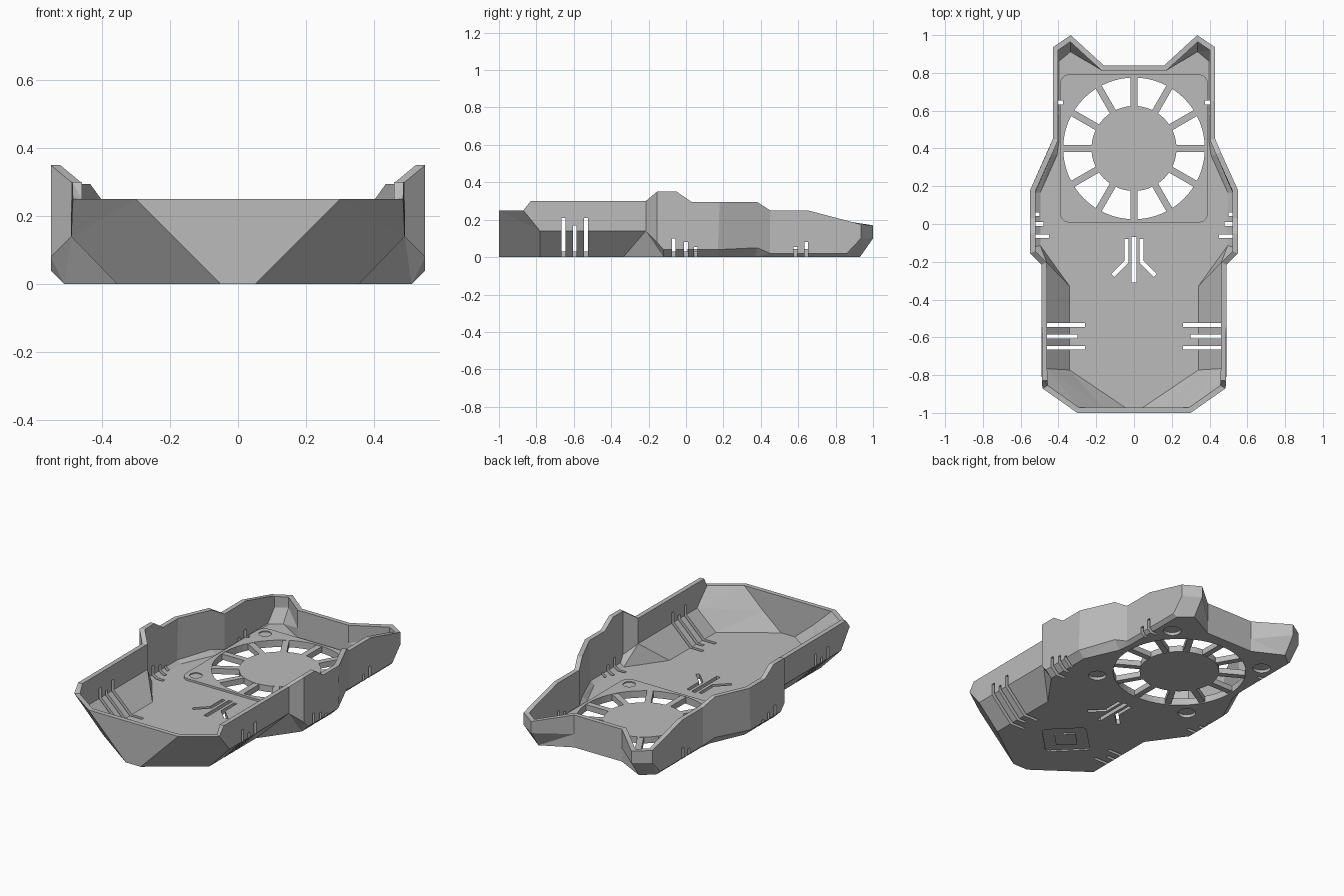
import bpy, bmesh, math
from mathutils import Matrix, Vector

if "Cube" in bpy.data.objects:
    bpy.data.objects.remove(bpy.data.objects["Cube"])

gray = bpy.data.materials.new("plain gray")
gray.use_nodes = True
gray.diffuse_color = (0.5, 0.5, 0.5, 1)
gray.node_tree.nodes["Principled BSDF"].inputs["Base Color"].default_value = (0.5, 0.5, 0.5, 1)

WALL, FLOOR = 0.028, 0.03
FAN = Vector((0, 0.4, 0))


def make(name, bm):
    bmesh.ops.recalc_face_normals(bm, faces=bm.faces)
    me = bpy.data.meshes.new(name)
    bm.to_mesh(me)
    bm.free()
    me.materials.append(gray)
    ob = bpy.data.objects.new(name, me)
    bpy.context.scene.collection.objects.link(ob)
    return ob


def box(bm, x0, x1, y0, y1, z0, z1, angle=0):
    mid = Vector((x0 + x1, y0 + y1, z0 + z1)) / 2
    size = Matrix.Diagonal((x1 - x0, y1 - y0, z1 - z0, 1))
    m = Matrix.Translation(mid) @ Matrix.Rotation(angle, 4, 'Z') @ size
    bmesh.ops.create_cube(bm, size=1, matrix=m)


def disc(bm, x, y, r, z0, z1, sides=64):
    bmesh.ops.create_cone(bm, cap_ends=True, segments=sides, radius1=r, radius2=r, depth=z1 - z0,
                          matrix=Matrix.Translation((x, y, (z0 + z1) / 2)))


def prism(bm, pts, z0, z1):
    low = [bm.verts.new((x, y, z0)) for x, y in pts]
    high = [bm.verts.new((x, y, z1)) for x, y in pts]
    bm.faces.new(low)
    bm.faces.new(high)
    for i in range(len(pts)):
        j = (i + 1) % len(pts)
        bm.faces.new((low[i], low[j], high[j], high[i]))


def rounded(cx, cy, half, r, angle=0):
    pts = []
    for k in range(4):
        for s in range(7):
            a = math.pi / 2 * (k + s / 6)
            q = math.pi / 2 * k + math.pi / 4
            d = (half - r) * math.sqrt(2)
            x, y = d * math.cos(q) + r * math.cos(a), d * math.sin(q) + r * math.sin(a)
            c, n = math.cos(angle), math.sin(angle)
            pts.append((cx + c * x - n * y, cy + n * x + c * y))
    return pts


def cut(ob, cutter):
    mod = ob.modifiers.new("cut", 'BOOLEAN')
    mod.operation, mod.solver, mod.object = 'DIFFERENCE', 'EXACT', cutter
    mod.use_self = True
    dg = bpy.context.evaluated_depsgraph_get()
    me = bpy.data.meshes.new_from_object(ob.evaluated_get(dg))
    ob.modifiers.clear()
    ob.data = me


# Shell outline, one side, front to back: rim, crease and bottom points
side = [
    ((.30, -1, .25), (.175, -1, .125), (.05, -1, 0)),
    ((.485, -.87, .25), (.49, -.78, .14), (.355, -.78, 0)),
    ((.487, -.83, .30), (.49, -.78, .14), (.355, -.78, 0)),
    ((.49, -.215, .30), (.49, -.215, .14), (.355, -.335, 0)),
    ((.55, -.155, .35), (.55, -.155, .08), (.51, -.12, 0)),
    ((.55, -.05, .35), (.55, -.12, .04), (.51, -.11, 0)),
    ((.55, .03, .295), (.55, .03, .04), (.51, .03, 0)),
    ((.55, .18, .295), (.55, .17, .04), (.51, .17, 0)),
    ((.46, .38, .295), (.46, .38, .05), (.42, .37, 0)),
    ((.43, .45, .25), (.43, .45, .02), (.41, .45, 0)),
    ((.43, .65, .25), (.43, .65, .02), (.41, .65, 0)),
    ((.43, .86, .195), (.43, .86, .02), (.41, .86, 0)),
    ((.43, .935, .175), (.43, .935, .10), (.41, .87, 0)),
    ((.335, 1, .17), (.335, 1, .10), (.335, .93, 0)),
    ((.16, .84, .195), (.16, .84, .08), (.16, .84, 0)),
]
outline = side + [tuple((-x, y, z) for x, y, z in row) for row in reversed(side)]
outer = [[Vector(p) for p in row] for row in outline]
inner = []
for i, (t, m, b) in enumerate(outer):
    e0 = (t - outer[i - 1][0]).to_2d().normalized()
    e1 = (outer[(i + 1) % len(outer)][0] - t).to_2d().normalized()
    n0, n1 = Vector((-e0.y, e0.x)), Vector((-e1.y, e1.x))
    off = ((n0 + n1) * WALL / (1 + n0.dot(n1))).to_3d()
    k = 1 if (t - b).to_2d().length < 0.01 else 0.5
    mi, bi = m + off, b + off * k
    mi.z, bi.z = max(m.z + 0.007, FLOOR + 0.006), FLOOR
    bi.y = max(bi.y, WALL - 1)
    inner.append([t + off, mi, bi])

bm = bmesh.new()
rings = [[bm.verts.new(row[c]) for row in src] for src, order in ((outer, (2, 1, 0)), (inner, (0, 1, 2)))
         for c in order]
for a, b in zip(rings, rings[1:]):
    for i in range(len(a)):
        j = (i + 1) % len(a)
        bm.faces.new((a[i], a[j], b[j], b[i]))
bm.faces.new(rings[0])
bm.faces.new(rings[-1])
bmesh.ops.remove_doubles(bm, verts=bm.verts, dist=0.0005)
bmesh.ops.triangulate(bm, faces=[f for f in bm.faces if len(f.verts) == 4])
bmesh.ops.dissolve_limit(bm, angle_limit=0.02, verts=bm.verts, edges=bm.edges)
shell = make("shell", bm)

# Raised fan plate with rounded corners
bm = bmesh.new()
prism(bm, rounded(FAN.x, FAN.y, 0.392, 0.05), FLOOR - 0.001, 0.042)
plate = make("fan_plate", bm)

# Openings: fan, screw pockets, side vents, centre vents, underside panel
bm = bmesh.new()
disc(bm, FAN.x, FAN.y, 0.375, -0.1, 0.1)
vents = [(-.655, .26, .21), (-.595, .30, .17), (-.535, .26, .21),
         (-.065, .45, .10), (0, .48, .08), (.052, .50, .055),
         (.585, .40, .055), (.643, .375, .08)]
for s in (-1, 1):
    for y, x, top in vents:
        x0, x1 = sorted((s * x, s * 0.7))
        box(bm, x0, x1, y - .01, y + .01, -.1, top)
    for t in (-1, 1):
        disc(bm, s * .33, FAN.y + t * .33, .05, -.1, .018, 32)
    pts = [(.03, -.08), (.03, -.205), (.105, -.28), (.12, -.265), (.05, -.195), (.05, -.08)]
    prism(bm, [(s * x, y) for x, y in pts], -.1, .1)
box(bm, -.012, .012, -.31, -.07, -.1, .1)
prism(bm, rounded(0, -.6, .125, .025, math.pi / 4), -.1, .008)
cutter = make("opening_cutter", bm)
cut(shell, cutter)
cut(plate, cutter)
bpy.data.objects.remove(cutter)

# Shallow screw recesses in the fan plate
bm = bmesh.new()
for s in (-1, 1):
    for t in (-1, 1):
        disc(bm, s * .33, FAN.y + t * .33, .035, .036, .1, 32)
cutter = make("screw_cutter", bm)
cut(plate, cutter)
bpy.data.objects.remove(cutter)

# Fan hub and twelve spokes
bm = bmesh.new()
disc(bm, FAN.x, FAN.y, 0.225, 0.004, 0.042)
make("fan_hub", bm)
bm = bmesh.new()
for k in range(12):
    a = k * math.pi / 6
    c = FAN + Vector((math.cos(a), math.sin(a), 0)) * 0.297
    box(bm, c.x - .083, c.x + .083, c.y - .018, c.y + .018, .006, .04, a)
make("fan_spokes", bm)

# Raised square block inside the underside panel
bm = bmesh.new()
prism(bm, rounded(0, -.6, .06, .008, math.pi / 4), .001, .012)
make("underside_block", bm)
